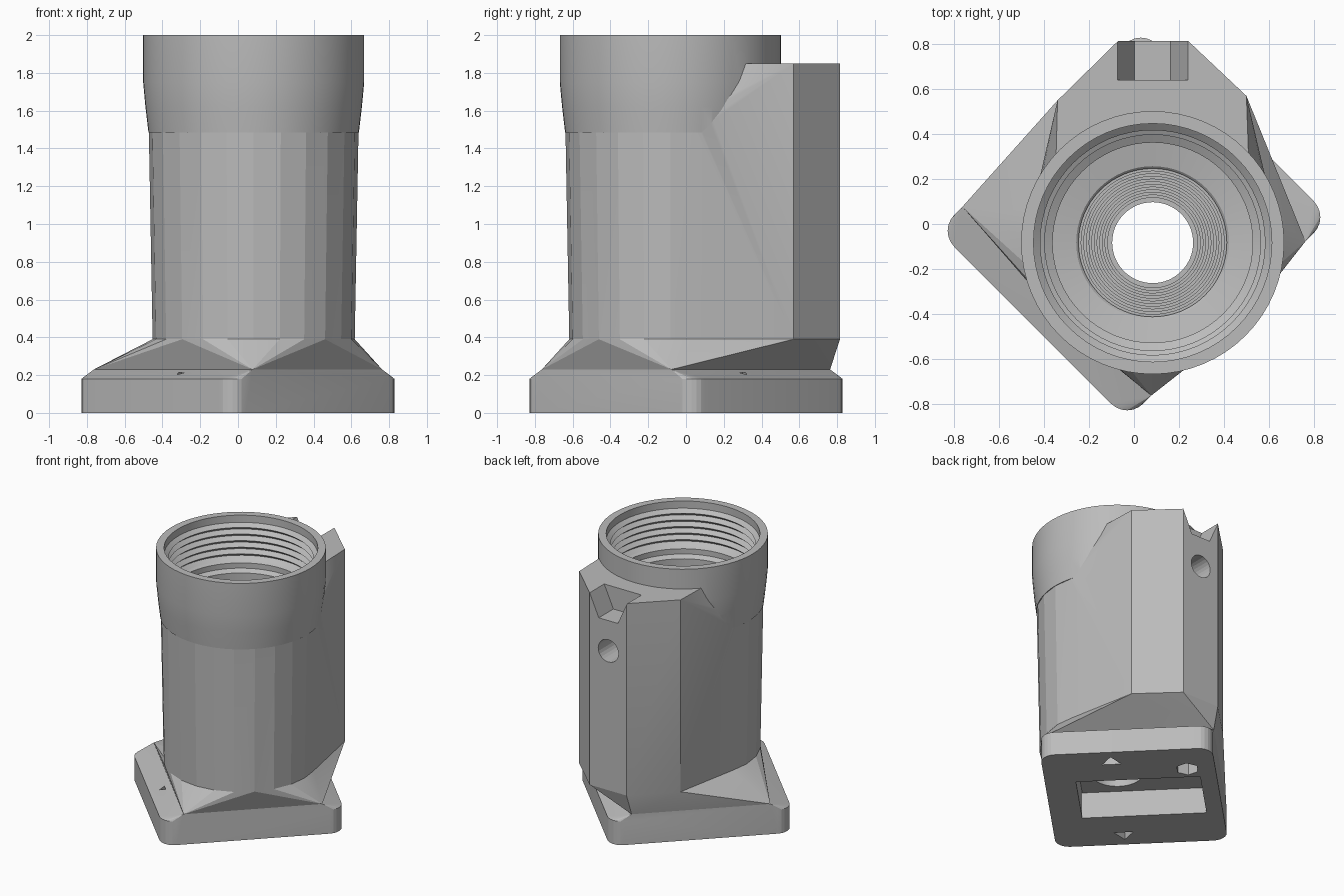
import bpy, bmesh, math
from math import sin, cos, pi, radians
from mathutils import Vector, Matrix

if "Cube" in bpy.data.objects:
    bpy.data.objects.remove(bpy.data.objects["Cube"])

AXIS = Vector((0.083, -0.083, 0))      # centre of the tube

grey = bpy.data.materials.new("plain grey")
grey.use_nodes = True
grey.diffuse_color = (0.5, 0.5, 0.5, 1)
grey.node_tree.nodes["Principled BSDF"].inputs["Base Color"].default_value = (0.5, 0.5, 0.5, 1)


def diagonal(u, v, z):
    """Point given along the two diagonal directions of the base."""
    return Vector((u - v, u + v, z * math.sqrt(2))) / math.sqrt(2)


def circle(r, z, n):
    return [AXIS + Vector((r * cos(2 * pi * i / n), r * sin(2 * pi * i / n), z)) for i in range(n)]


def rounded_rectangle(a, b, r, z, steps=6):
    pts = []
    for k, (su, sv) in enumerate([(1, 1), (-1, 1), (-1, -1), (1, -1)]):
        for i in range(steps + 1):
            t = pi / 2 * (k + i / steps)
            pts.append(diagonal(su * (a - r) + r * cos(t), sv * (b - r) + r * sin(t), z))
    return pts


def finish(name, bm):
    bmesh.ops.recalc_face_normals(bm, faces=bm.faces)
    mesh = bpy.data.meshes.new(name)
    bm.to_mesh(mesh)
    bm.free()
    mesh.materials.append(grey)
    ob = bpy.data.objects.new(name, mesh)
    bpy.context.collection.objects.link(ob)
    return ob


def hull(name, points):
    bm = bmesh.new()
    verts = [bm.verts.new(p) for p in points]
    bmesh.ops.convex_hull(bm, input=verts)
    bmesh.ops.delete(bm, geom=[v for v in bm.verts if not v.link_faces], context='VERTS')
    bmesh.ops.dissolve_limit(bm, angle_limit=radians(0.5), verts=bm.verts, edges=bm.edges)
    return finish(name, bm)


def lathe(name, profile, n=64):
    bm = bmesh.new()
    rings = [[bm.verts.new(p) for p in circle(r, z, n)] for r, z in profile]
    for low, high in zip(rings, rings[1:]):
        for i in range(n):
            j = (i + 1) % n
            bm.faces.new((low[i], low[j], high[j], high[i]))
    bm.faces.new(rings[0])
    bm.faces.new(rings[-1])
    return finish(name, bm)


def box_points(u0, u1, v0, v1, z0, z1):
    return [diagonal(u, v, z) for u in (u0, u1) for v in (v0, v1) for z in (z0, z1)]


# Base plate with two bevelled sides
base_inset = box_points(-0.485, 0.485, -0.594, 0.594, 0.23, 0.23)
base = hull("mount_housing", rounded_rectangle(0.637, 0.594, 0.1, 0)
            + rounded_rectangle(0.637, 0.594, 0.1, 0.18) + base_inset)

# Outline of the rear block
corners = [(-0.34, 0.55), (-0.07, 0.815), (0.24, 0.815), (0.5, 0.57)]


def block(z):
    return [Vector((x, y, z)) for x, y in corners]


# Flared neck, body with rear block, and round collar
neck = hull("neck", base_inset + circle(0.535, 0.39, 24) + block(0.39))
body = hull("body", circle(0.535, 0.39, 24) + circle(0.555, 1.49, 24)
            + circle(0.44, 1.85, 24) + block(0.39) + block(1.85))
collar = lathe("collar", [(0.5, 1.3), (0.5, 1.485), (0.557, 1.485), (0.573, 1.62),
                          (0.585, 1.75), (0.585, 2.0)])

# Bore: stepped funnel, chamber, seat ledge and threaded mouth
bore_profile = [(0.18, 0.1), (0.18, 0.35)]
for i in range(12):
    r, z = 0.2 + 0.0118 * i, 0.35 + 0.02 * i
    bore_profile += [(r, z), (r, z + 0.02)]
bore_profile += [(0.34, 0.6), (0.445, 0.62), (0.445, 1.6), (0.48, 1.62), (0.48, 1.66)]
for i in range(6):
    z = 1.67 + 0.05 * i
    bore_profile += [(0.5, z), (0.53, z + 0.025)]
bore_profile += [(0.53, 1.98), (0.53, 2.1)]
cutters = [lathe("bore_cutter", bore_profile)]

# Pocket under the base and a small nut recess
cutters.append(hull("pocket_cutter", box_points(-0.25, 0.25, -0.38, 0.48, -0.1, 0.2)))
nut = [diagonal(0.36 + 0.08 * cos(k * pi / 3), 0.4 + 0.08 * sin(k * pi / 3), z)
       for k in range(6) for z in (-0.1, 0.2)]
cutters.append(hull("nut_cutter", nut))

# Triangular alignment notches on both sides of the base
for side in (-1, 1):
    notch = [diagonal(side * u, v, z) for u, v in ((0.57, -0.113), (0.47, -0.18), (0.47, -0.046))
             for z in (-0.1, 0.215)]
    cutters.append(hull("alignment_cutter", notch))

# Tapered slot in the top of the block
slot = [Vector((AXIS.x + s * w, y, z)) for s in (-1, 1)
        for w, z in ((0.08, 1.68), (0.157, 1.85), (0.157, 1.95)) for y in (0.64, 0.9)]
cutters.append(hull("slot_cutter", slot))

# Cable hole from the rear into the bore
hole = [Vector((AXIS.x + 0.085 * cos(k * pi / 12), y, 1.45 + 0.085 * sin(k * pi / 12)))
        for k in range(24) for y in (0.25, 0.9)]
cutters.append(hull("cable_cutter", hole))

# Join the solids, then cut the openings
for part, op in [(p, 'UNION') for p in (neck, body, collar)] + [(c, 'DIFFERENCE') for c in cutters]:
    mod = base.modifiers.new(part.name, 'BOOLEAN')
    mod.object = part
    mod.operation = op
    mod.solver = 'EXACT'
bpy.context.view_layer.update()
depsgraph = bpy.context.evaluated_depsgraph_get()
result = bpy.data.meshes.new_from_object(base.evaluated_get(depsgraph))
base.modifiers.clear()
base.data = result
result.materials.clear()
result.materials.append(grey)
for poly in result.polygons:
    poly.material_index = 0
for part in [neck, body, collar] + cutters:
    bpy.data.objects.remove(part)

bpy.context.view_layer.objects.active = base
base.select_set(True)
bpy.ops.object.shade_smooth_by_angle(angle=radians(12))
